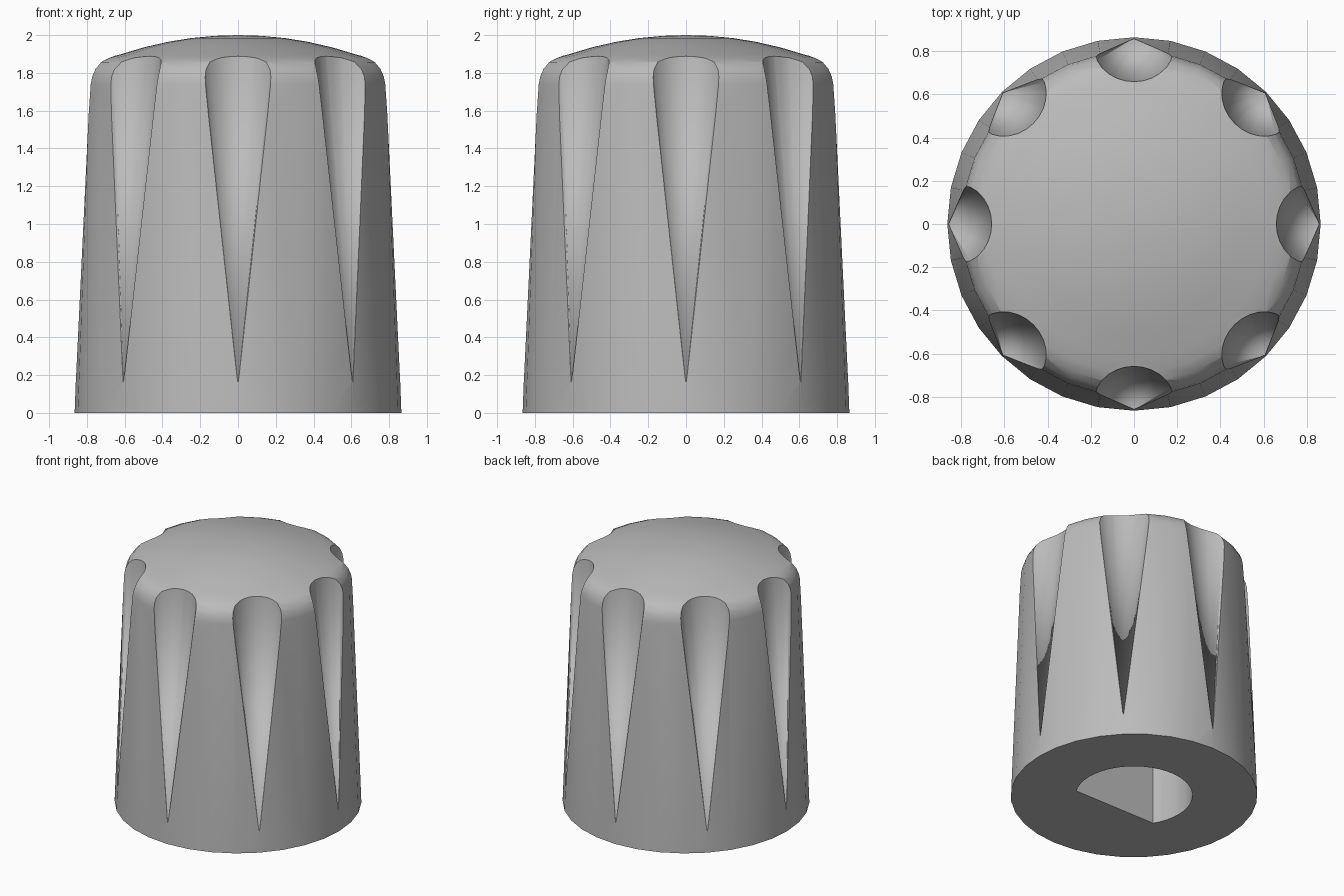
import bpy, bmesh, math
from mathutils import Matrix, Vector

if "Cube" in bpy.data.objects:
    bpy.data.objects.remove(bpy.data.objects["Cube"], do_unlink=True)

grey = bpy.data.materials.new("plain grey")
grey.use_nodes = True
colour = (0.5, 0.5, 0.5, 1)
grey.diffuse_color = colour
grey.node_tree.nodes["Principled BSDF"].inputs["Base Color"].default_value = colour


def add_object(name, bm):
    bmesh.ops.recalc_face_normals(bm, faces=bm.faces)
    mesh = bpy.data.meshes.new(name)
    bm.to_mesh(mesh)
    bm.free()
    mesh.materials.append(grey)
    obj = bpy.data.objects.new(name, mesh)
    bpy.context.collection.objects.link(obj)
    return obj


def revolve(profile, steps):
    """Solid of revolution from (radius, height) points."""
    bm = bmesh.new()
    verts = [bm.verts.new((r, 0, z)) for r, z in profile]
    edges = [bm.edges.new(pair) for pair in zip(verts, verts[1:])]
    bmesh.ops.spin(bm, geom=verts + edges, axis=(0, 0, 1), cent=(0, 0, 0),
                   steps=steps, angle=math.tau)
    bmesh.ops.remove_doubles(bm, verts=bm.verts, dist=0.0005)
    return bm


def cut(target, cutter):
    cutter.hide_render = True
    mod = target.modifiers.new("cut", "BOOLEAN")
    mod.operation, mod.solver, mod.object = "DIFFERENCE", "EXACT", cutter
    bpy.context.view_layer.objects.active = target
    bpy.ops.object.modifier_apply(modifier=mod.name)
    bpy.data.objects.remove(cutter, do_unlink=True)


# Tapered body with rounded shoulder and shallow dome
dome_radius = 1.95
dome = [(r, 2 - dome_radius + math.sqrt(dome_radius**2 - r * r))
        for r in (0.62, 0.5, 0.37, 0.25, 0.12, 0)]
shoulder = [(0.8, 1.74), (0.793, 1.78), (0.775, 1.82), (0.74, 1.857), (0.69, 1.88)]
knob = add_object("knob_body", revolve([(0, 0), (0.865, 0)] + shoulder + dome, 32))

# Eight conical grip flutes, each widening upward from a point near the base
apex, upper = Vector((0.857, 0, 0.15)), Vector((0.877, 0, 2.15))
axis = upper - apex
for i in range(8):
    bm = bmesh.new()
    bmesh.ops.create_cone(bm, cap_ends=True, segments=32, radius1=0, radius2=0.248,
                          depth=axis.length)
    bmesh.ops.remove_doubles(bm, verts=bm.verts, dist=0.0001)
    place = (Matrix.Rotation(i * math.tau / 8, 4, "Z")
             @ Matrix.Translation((apex + upper) / 2)
             @ axis.to_track_quat("Z", "Y").to_matrix().to_4x4())
    bm.transform(place)
    cut(knob, add_object("flute_cutter", bm))

# D-shaped shaft socket in the underside, flat towards the front
bm = bmesh.new()
bore, flat, depth = 0.41, -0.21, 1.2
start = math.asin(flat / bore)
sweep = math.pi - 2 * start
outline = [bm.verts.new((bore * math.cos(start + sweep * k / 32),
                         bore * math.sin(start + sweep * k / 32), -0.1))
           for k in range(33)]
base = bm.faces.new(outline)
top = bmesh.ops.extrude_face_region(bm, geom=[base])["geom"]
bmesh.ops.translate(bm, vec=(0, 0, depth + 0.1),
                    verts=[v for v in top if isinstance(v, bmesh.types.BMVert)])
cut(knob, add_object("socket_cutter", bm))

# Smooth shading with crisp flute and socket edges
bpy.ops.object.select_all(action="DESELECT")
knob.select_set(True)
bpy.context.view_layer.objects.active = knob
bpy.ops.object.shade_smooth_by_angle(angle=math.radians(30))
